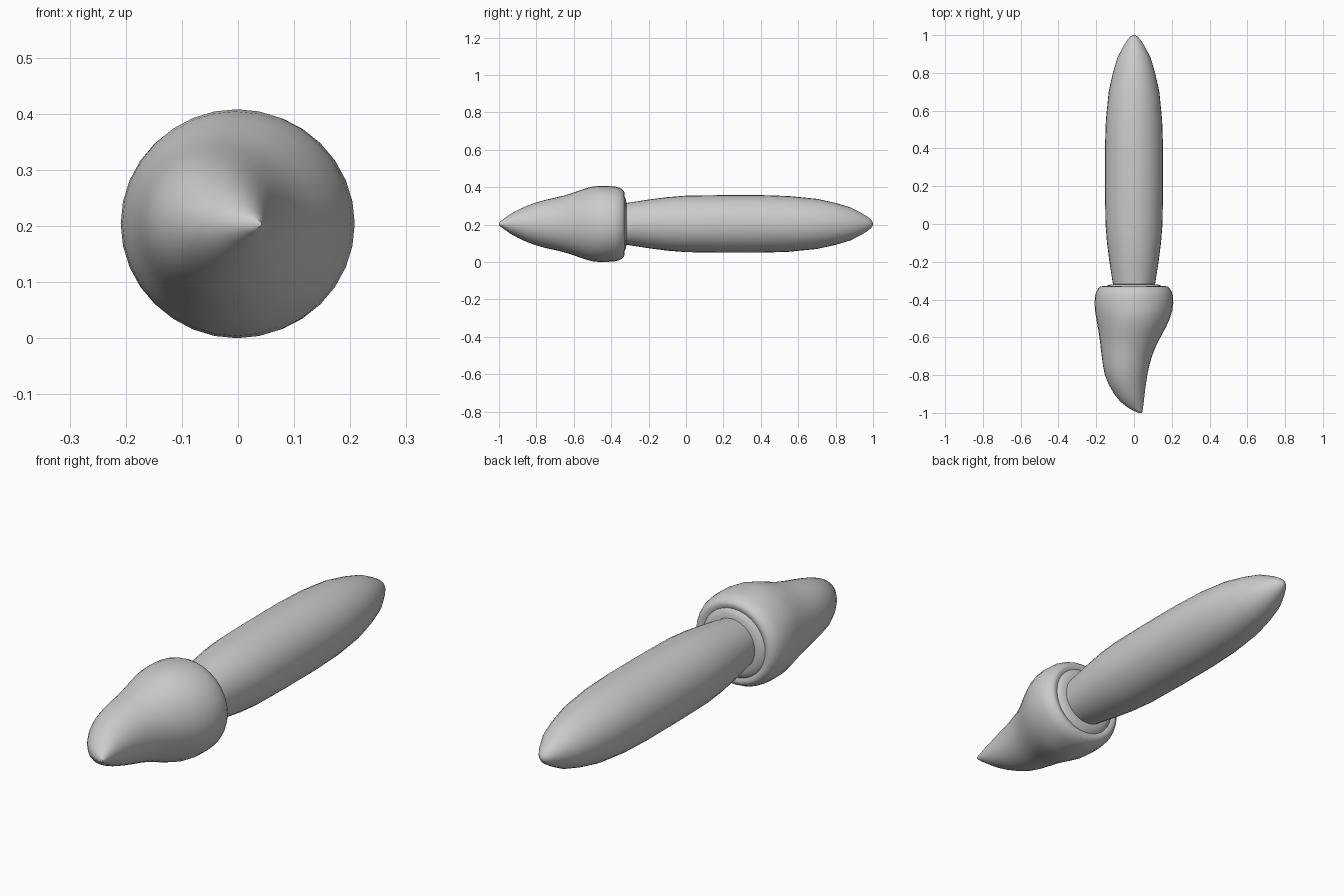
import bpy, bmesh, math

AXIS_Z = 0.204
SEGS = 32


def loft(name, rings):
    """Skin elliptical rings (y, left x, right x, half height) along y."""
    bm = bmesh.new()
    loops = []
    for y, left, right, h in rings:
        cx, rx = (left + right) / 2, (right - left) / 2
        loops.append([bm.verts.new((cx + rx * math.cos(2 * math.pi * i / SEGS), y,
                                    AXIS_Z + h * math.sin(2 * math.pi * i / SEGS)))
                      for i in range(SEGS)])
    for a, b in zip(loops, loops[1:]):
        for i in range(SEGS):
            j = (i + 1) % SEGS
            bm.faces.new((a[i], a[j], b[j], b[i]))
    bm.faces.new(loops[0])
    bm.faces.new(loops[-1])
    bmesh.ops.recalc_face_normals(bm, faces=bm.faces)
    me = bpy.data.meshes.new(name)
    bm.to_mesh(me)
    bm.free()
    ob = bpy.data.objects.new(name, me)
    bpy.context.collection.objects.link(ob)
    bpy.context.view_layer.objects.active = ob
    ob.select_set(True)
    bpy.ops.object.shade_smooth_by_angle(angle=math.radians(50))
    ob.select_set(False)
    return ob


# Handle: round spindle, tucked slightly into the head
handle = [(-0.36, .105), (-0.31, .113), (-0.2, .13), (-0.1, .143), (0, .151),
          (0.2, .154), (0.4, .154), (0.55, .149), (0.7, .134), (0.8, .112),
          (0.88, .088), (0.94, .057), (0.975, .035), (0.99, .022), (1.0, .006)]
loft("handle", [(y, -r, r, r) for y, r in handle])

# Bristle head: swollen collar narrowing to a tip that bends sideways
loft("bristle_head", [
    (-1.0, .025, .042, .006), (-0.99, .0, .045, .016), (-0.97, -.035, .048, .03),
    (-0.94, -.073, .052, .052), (-0.9, -.105, .056, .074), (-0.85, -.134, .063, .097),
    (-0.8, -.154, .07, .115), (-0.75, -.164, .081, .129), (-0.7, -.171, .095, .14),
    (-0.65, -.177, .115, .152), (-0.6, -.183, .14, .168), (-0.55, -.191, .167, .186),
    (-0.5, -.2, .19, .2), (-0.46, -.206, .202, .204), (-0.42, -.209, .208, .203),
    (-0.38, -.206, .206, .2), (-0.36, -.2, .2, .195), (-0.342, -.19, .19, .186),
    (-0.331, -.178, .178, .175), (-0.329, -.165, .165, .163),
    (-0.334, -.152, .152, .15), (-0.326, -.143, .143, .141),
    (-0.32, -.125, .125, .125), (-0.318, -.1, .1, .1)])
